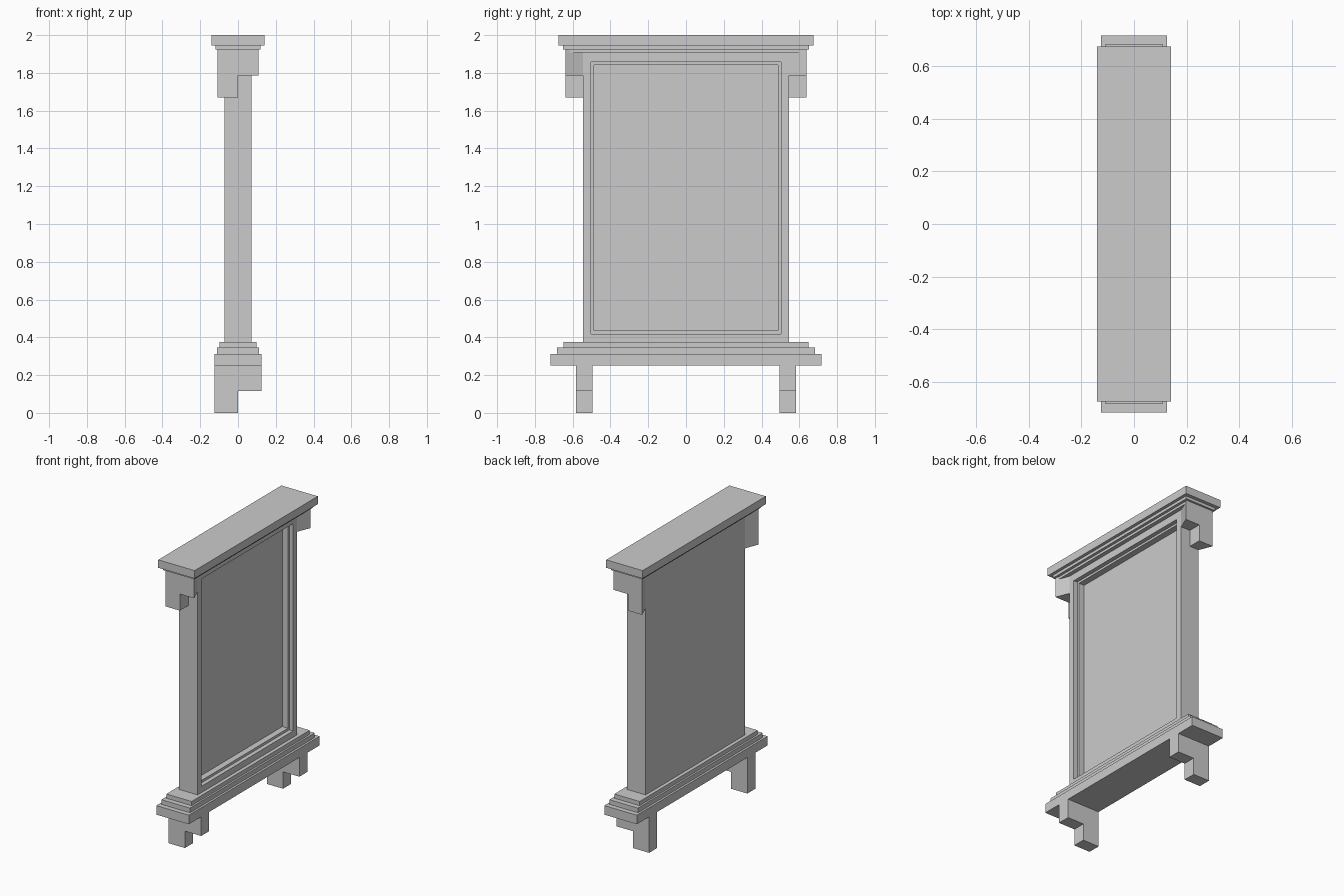
import bpy, bmesh

if "Cube" in bpy.data.objects:
    bpy.data.objects.remove(bpy.data.objects["Cube"])


def finish(name, bm):
    bmesh.ops.recalc_face_normals(bm, faces=bm.faces)
    mesh = bpy.data.meshes.new(name)
    bm.to_mesh(mesh)
    bm.free()
    obj = bpy.data.objects.new(name, mesh)
    bpy.context.collection.objects.link(obj)
    return obj


def extrude_prism(name, points, offset):
    """Closed polygon of 3D points swept along an offset."""
    bm = bmesh.new()
    face = bm.faces.new([bm.verts.new(p) for p in points])
    ext = bmesh.ops.extrude_face_region(bm, geom=[face], use_keep_orig=True)
    verts = [g for g in ext["geom"] if isinstance(g, bmesh.types.BMVert)]
    bmesh.ops.translate(bm, verts=verts, vec=offset)
    return finish(name, bm)


def slab(name, hx, hy, z0, z1):
    """Centred box given by half sizes and height range."""
    pts = [(-hx, -hy, z0), (hx, -hy, z0), (hx, hy, z0), (-hx, hy, z0)]
    return extrude_prism(name, pts, (0, 0, z1 - z0))


def mirror_y(obj):
    mod = obj.modifiers.new("mirror", 'MIRROR')
    mod.use_axis = (False, True, False)
    mod.use_mirror_merge = False


# Board: flat back, front face inset twice in steps down to the centre plane
def panel():
    bm = bmesh.new()
    # nested rings on the front: x, half width, bottom, top
    levels = [(-0.072, 0.546, 0.37, 1.92), (0.072, 0.546, 0.37, 1.92),
              (0.072, 0.503, 0.418, 1.858), (0.043, 0.503, 0.418, 1.858),
              (0.043, 0.487, 0.435, 1.843), (0.0, 0.487, 0.435, 1.843)]
    rings = [[bm.verts.new(p) for p in ((x, -w, b), (x, w, b), (x, w, t), (x, -w, t))]
             for x, w, b, t in levels]
    for a, c in zip(rings, rings[1:]):
        for i in range(4):
            j = (i + 1) % 4
            bm.faces.new((a[i], a[j], c[j], c[i]))
    bm.faces.new(rings[0])
    bm.faces.new(rings[-1])
    return finish("framed_panel", bm)


panel()

# Top cornice
slab("top_cap", 0.14, 0.676, 1.945, 2.0)
slab("cornice_upper", 0.119, 0.652, 1.925, 1.945)
slab("cornice_lower", 0.1, 0.628, 1.908, 1.925)

# Stepped base
slab("base_upper", 0.097, 0.648, 0.345, 0.374)
slab("base_middle", 0.11, 0.684, 0.313, 0.345)
slab("base_lower", 0.125, 0.718, 0.25, 0.313)

# Side brackets flare outwards; the rear half hangs lower
for side, label, z0 in ((1, "front", 1.785), (-1, "rear", 1.67)):
    plan = [(0, 0.546, z0), (side * 0.072, 0.546, z0),
            (side * 0.109, 0.638, z0), (0, 0.638, z0)]
    mirror_y(extrude_prism(label + "_bracket", plan, (0, 0, 1.925 - z0)))

# Feet with an L-shaped profile
y0, y1 = 0.495, 0.583
foot = [(-0.125, 0), (0, 0), (0, 0.117), (0.125, 0.117), (0.125, 0.25), (-0.125, 0.25)]
mirror_y(extrude_prism("foot", [(x, y0, z) for x, z in foot], (0, y1 - y0, 0)))
